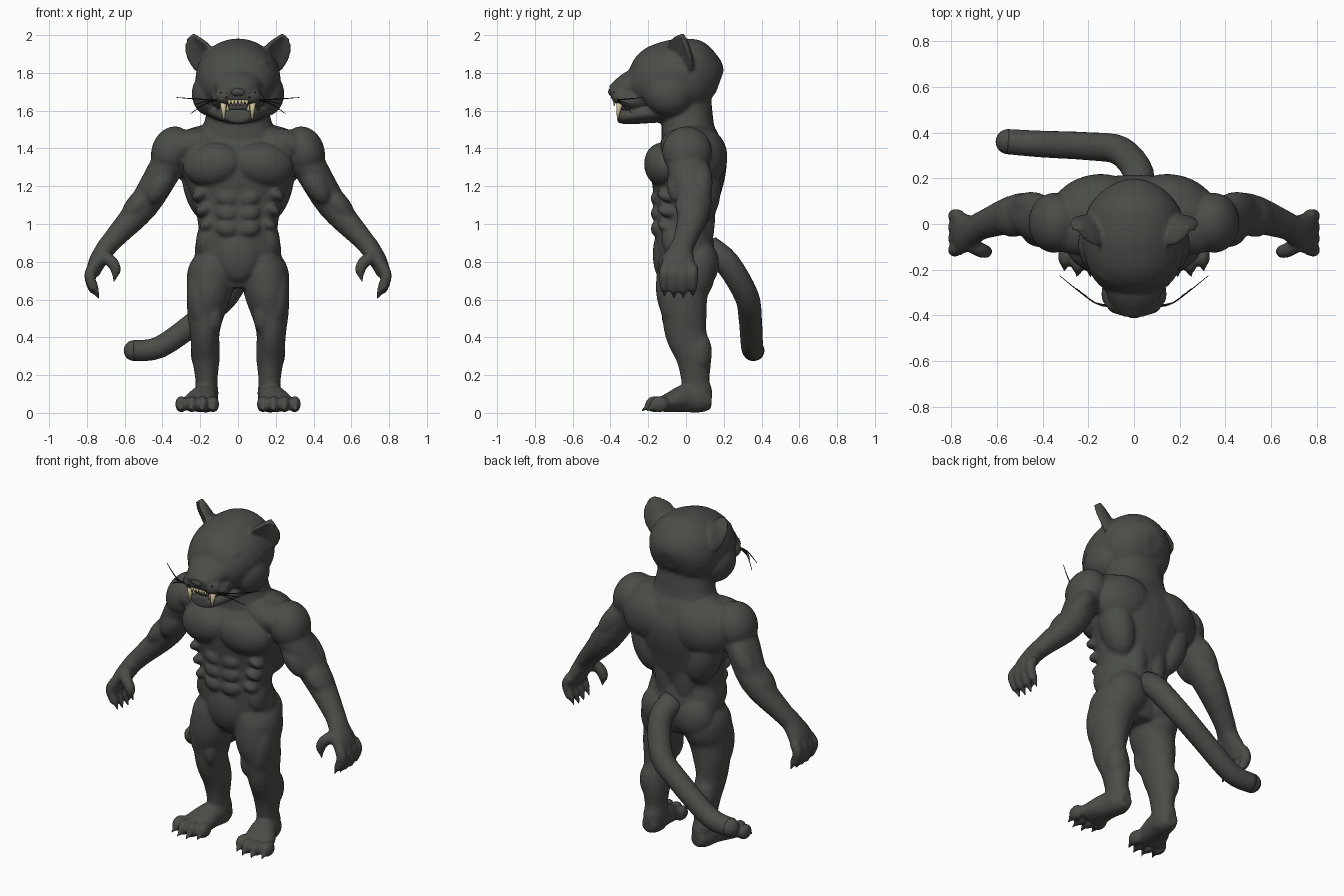
import bpy, bmesh, math
from mathutils import Vector, Matrix, Euler

SIDEWAYS, DEPTHWAYS, UPWARD = Vector((1, 0, 0)), Vector((0, 1, 0)), Vector((0, 0, 1))

cube = bpy.data.objects.get("Cube")
if cube:
    bpy.data.objects.remove(cube, do_unlink=True)


def material(name, color):
    mat = bpy.data.materials.new(name)
    mat.use_nodes = True
    mat.diffuse_color = (*color, 1)
    shader = next(node for node in mat.node_tree.nodes if node.type == "BSDF_PRINCIPLED")
    shader.inputs["Base Color"].default_value = (*color, 1)
    shader.inputs["Roughness"].default_value = 0.8
    return mat


fur = material("charcoal fur", (0.07, 0.073, 0.064))
dark = material("near black", (0.015, 0.015, 0.014))
ivory = material("ivory teeth", (0.6, 0.52, 0.32))
yellow = material("pale yellow eyes", (0.62, 0.55, 0.3))
gum = material("dark gum", (0.06, 0.05, 0.055))


def blob(bm, center, radii, tilt=0, yaw=0):
    """Ellipsoid, tilted about y and then yawed about z, in degrees."""
    spin = Euler((0, math.radians(tilt), math.radians(yaw))).to_matrix().to_4x4()
    matrix = Matrix.Translation(center) @ spin @ Matrix.Diagonal((*radii, 1))
    bmesh.ops.create_uvsphere(bm, u_segments=24, v_segments=14, radius=1, matrix=matrix)


def spline(stations, steps=4):
    """Smooth interpolation through stations of (x, y, z, width, depth)."""
    points = [Vector(station) for station in stations]
    points = [points[0]] + points + [points[-1]]
    result = []
    for before, start, end, after in zip(points, points[1:], points[2:], points[3:]):
        leave, arrive = (end - before) / 2, (after - start) / 2
        for i in range(steps):
            t = i / steps
            ease = t * t * (3 - 2 * t)
            result.append(start.lerp(end, ease) + leave * (t * (1 - t) ** 2)
                          - arrive * (t * t * (1 - t)))
    return result + [points[-1]]


def loft(bm, stations, side=SIDEWAYS, cup=0, sides=28, power=1):
    """Closed tube of rings; cup bends the section, a low power squares it.
    A station without a depth is as deep as it is wide."""
    path = spline([s if len(s) == 5 else (*s, s[3]) for s in stations])
    rings = []
    for i, point in enumerate(path):
        ahead, behind = path[min(i + 1, len(path) - 1)], path[max(i - 1, 0)]
        tangent = (ahead - behind).xyz.normalized()
        normal = tangent.cross(side).normalized()
        across = normal.cross(tangent)
        ring = []
        for k in range(sides):
            angle = math.tau * k / sides
            u, v = (math.copysign(abs(wave) ** power, wave)
                    for wave in (math.cos(angle), math.sin(angle)))
            offset = across * point[3] * u + normal * (point[4] * v + cup * u * u)
            ring.append(bm.verts.new(point.xyz + offset))
        rings.append(ring)
    for low, high in zip(rings, rings[1:]):
        for k in range(sides):
            j = (k + 1) % sides
            bm.faces.new((low[k], low[j], high[j], high[k]))
    bm.faces.new(rings[0][::-1])
    bm.faces.new(rings[-1])


def spike(bm, base, tip, radius):
    """Slightly blunt cone from base to tip."""
    base, tip = Vector(base), Vector(tip)
    axis = tip - base
    turn = axis.to_track_quat("Z", "Y").to_matrix().to_4x4()
    bmesh.ops.create_cone(bm, cap_ends=True, segments=12, radius1=radius, radius2=radius / 5,
                          depth=axis.length, matrix=Matrix.Translation((base + tip) / 2) @ turn)


def mirror_into(target, half):
    """Adds the left half and its mirror image to the target."""
    mesh = bpy.data.meshes.new("half")
    half.to_mesh(mesh)
    target.from_mesh(mesh)
    mesh.transform(Matrix.Diagonal((-1, 1, 1, 1)))
    mesh.flip_normals()
    target.from_mesh(mesh)
    bpy.data.meshes.remove(mesh)
    return target


def finish(name, bm, mat):
    bmesh.ops.recalc_face_normals(bm, faces=bm.faces)
    mesh = bpy.data.meshes.new(name)
    bm.to_mesh(mesh)
    obj = bpy.data.objects.new(name, mesh)
    bpy.context.collection.objects.link(obj)
    mesh.materials.append(mat)
    mesh.polygons.foreach_set("use_smooth", [True] * len(mesh.polygons))
    return obj


body, half = bmesh.new(), bmesh.new()

# Torso and neck: height, y centre, half width, half depth
torso = [(.66, 0, .1, .1), (.74, 0, .19, .14), (.85, 0, .23, .155), (.98, -.015, .21, .15),
         (1.12, 0, .24, .17), (1.25, .01, .29, .195), (1.36, .02, .33, .195),
         (1.44, .02, .29, .16), (1.51, .01, .19, .14), (1.7, 0, .15, .13)]
loft(body, [(0, y, z, wide, deep) for z, y, wide, deep in torso], power=.9)
blob(body, (0, -.11, .84), (.12, .066, .15))

# Torso muscles: chest, collar, trapezius, shoulder blade, back wing, lower back, buttock, hip
blob(half, (.135, -.125, 1.315), (.16, .095, .115), tilt=8, yaw=10)
blob(half, (.24, -.02, 1.42), (.17, .115, .085), tilt=8)
blob(half, (.17, .04, 1.455), (.17, .1, .07), tilt=8)
blob(half, (.18, .1, 1.35), (.18, .115, .15), tilt=15, yaw=-14)
blob(half, (.19, .075, 1.2), (.1, .11, .2), tilt=14, yaw=-10)
blob(half, (.065, .085, 1.06), (.075, .07, .25))
blob(half, (.11, .075, .79), (.125, .1, .13))
blob(half, (.165, -.05, .93), (.055, .08, .11), tilt=-12)

# Abdominals and ribs
for row in range(3):
    height = .975 + row * .08
    blob(half, (.056, -.146, height), (.062, .041, .045), tilt=-8)
    blob(half, (.15 + row * .02, -.085, height + .02), (.055, .07, .036), tilt=28, yaw=25)

# Arm from shoulder to knuckles
loft(half, [(.31, .01, 1.4, .11, .1), (.38, .01, 1.3, .11, .09), (.5, .045, 1.1, .09, .08),
            (.65, 0, .93, .064, .057), (.7, -.025, .87, .064, .052),
            (.75, -.04, .79, .09, .045), (.77, -.04, .73, .075, .034)], DEPTHWAYS)

# Arm muscles: shoulder cap, biceps, triceps, forearm
blob(half, (.35, .005, 1.385), (.108, .132, .135), tilt=-20)
blob(half, (.41, -.03, 1.21), (.063, .072, .12), tilt=-32)
blob(half, (.45, .075, 1.22), (.062, .066, .14), tilt=-32)
blob(half, (.53, .03, 1.1), (.062, .087, .125), tilt=-38)

# Fingers and thumb with claws
for finger in range(4):
    y = -.114 + finger * .05
    rise = .012 * (finger in (0, 3))
    loft(half, [(.76, y * .9, .78, .03), (.784, y, .735, .03), (.777, y, .68 + rise, .027),
                (.76, y, .64 + rise, .023)], DEPTHWAYS)
    spike(half, (.764, y, .665 + rise), (.735, y, .6 + rise), .025)
loft(half, [(.73, -.07, .83, .04), (.68, -.11, .81, .033), (.65, -.12, .77, .03),
            (.647, -.12, .735, .023)], DEPTHWAYS)
spike(half, (.645, -.12, .75), (.66, -.125, .69), .024)

# Leg from hip to heel
loft(half, [(.12, 0, .82, .1, .14), (.14, 0, .74, .127, .155), (.152, -.02, .64, .12, .14),
            (.17, -.01, .53, .1, .12), (.176, 0, .42, .078, .11), (.17, .04, .3, .074, .095),
            (.167, .05, .17, .058, .074), (.165, .06, .1, .062, .08), (.165, .06, .02, .05, .06)])

# Leg muscles: outer thigh, inner thigh, knee, calf
blob(half, (.205, -.05, .6), (.066, .088, .17), tilt=5)
blob(half, (.125, -.07, .52), (.045, .06, .1))
blob(half, (.176, -.055, .425), (.055, .055, .06))
blob(half, (.185, .07, .32), (.066, .068, .11))

# Foot, toes and claws
loft(half, [(.165, .135, .06, .04), (.168, .08, .064, .063), (.18, 0, .077, .073, .074),
            (.2, -.07, .06, .09, .057), (.213, -.13, .043, .1, .04)])
for toe in range(4):
    x = .132 + toe * .056
    y = -.14 - .025 * (toe in (1, 2))
    blob(half, (x, y, .046), (.033, .052, .044))
    spike(half, (x, y - .03, .035), (x * 1.02, y - .072, .01), .022)

# Head lofts: y, z centre, half width, half height
skull = [(.178, 1.75, .05, .06), (.145, 1.76, .135, .13), (.07, 1.77, .2, .197),
         (-.02, 1.775, .222, .207), (-.1, 1.765, .224, .2), (-.17, 1.745, .208, .186),
         (-.23, 1.725, .18, .15), (-.275, 1.71, .14, .1)]
muzzle = [(-.18, 1.74, .16, .1), (-.28, 1.73, .13, .086), (-.35, 1.705, .1, .064),
          (-.397, 1.69, .065, .042)]
jaw = [(-.1, 1.6, .175, .06), (-.3, 1.573, .108, .045), (-.362, 1.573, .066, .036)]
for part in (skull, muzzle, jaw):
    loft(body, [(0, y, z, wide, tall) for y, z, wide, tall in part])

# Face muscles: cheek, brow, cheekbone, lip pad, side lip
blob(half, (.145, -.09, 1.69), (.1, .13, .12))
blob(half, (.095, -.237, 1.838), (.075, .032, .024), tilt=-16, yaw=28)
blob(half, (.125, -.222, 1.755), (.06, .035, .03), tilt=-8, yaw=35)
blob(half, (.062, -.345, 1.677), (.062, .052, .046))
blob(half, (.095, -.27, 1.655), (.042, .09, .042), yaw=18)

# Ear
loft(half, [(.15, 0, 1.85, .085, .036), (.185, -.01, 1.91, .093, .028), (.215, -.015, 1.96, .074, .022),
            (.24, -.02, 2.005, .02, .014)], side=Vector((2, 2, -1)), cup=-.035)

# Fuse the parts into one smooth body
figure = finish("body", mirror_into(body, half), fur)
remesh = figure.modifiers.new("fuse", "REMESH")
remesh.mode, remesh.voxel_size, remesh.use_smooth_shade = "VOXEL", 0.009, True
relax = figure.modifiers.new("relax", "SMOOTH")
relax.factor, relax.iterations = 0.5, 8
bpy.context.view_layer.objects.active = figure
figure.select_set(True)
for modifier in ("fuse", "relax"):
    bpy.ops.object.modifier_apply(modifier=modifier)

# Tail with a round tip
tail = bmesh.new()
path = [(0, .12, .87), (.02, .22, .79), (-.06, .32, .62), (-.2, .34, .5), (-.41, .35, .35), (-.55, .36, .33)]
loft(tail, [(*point, .07 - .003 * i) for i, point in enumerate(path)], DEPTHWAYS + UPWARD / 3)
blob(tail, path[-1], (.055, .055, .055))
finish("tail", tail, fur)

# Eyes, pupils, teeth and whiskers are built on the left and mirrored
eyes, pupils, teeth, whiskers = (bmesh.new() for _ in range(4))
blob(eyes, (.11, -.25, 1.8), (.047, .024, .016), tilt=-12, yaw=30)
blob(pupils, (.1, -.277, 1.798), (.008, .005, .009))

# Upper fang, lower fang and front teeth
spike(teeth, (.078, -.35, 1.65), (.075, -.362, 1.552), .02)
spike(teeth, (.055, -.35, 1.6), (.055, -.353, 1.635), .011)
for tooth in range(3):
    x = .01 + tooth * .018
    spike(teeth, (x, -.378, 1.655), (x, -.38, 1.626), .011)

# Whiskers and their spots
for height, reach in ((1.67, .325), (1.585, .25), (1.635, .22)):
    loft(whiskers, [(.08, -.36, 1.66, .004), (.17, -.345, (height + 1.655 * 3) / 4, .0035),
                    (reach, -.47 + reach * .75, height, .0015)], UPWARD, sides=6)
for x, y in ((.06, -.392), (.09, -.38)):
    for z in (1.67, 1.695):
        blob(whiskers, (x, y, z), (.006, .006, .006))

for name, part, mat in (("eyes", eyes, yellow), ("pupils", pupils, dark),
                        ("teeth", teeth, ivory), ("whiskers", whiskers, dark)):
    finish(name, mirror_into(bmesh.new(), part), mat)

# Nose and mouth
nose, mouth = bmesh.new(), bmesh.new()
blob(nose, (0, -.39, 1.7), (.04, .022, .024))
finish("nose", nose, fur)
blob(mouth, (0, -.275, 1.617), (.092, .085, .033))
finish("mouth_lining", mouth, gum)
